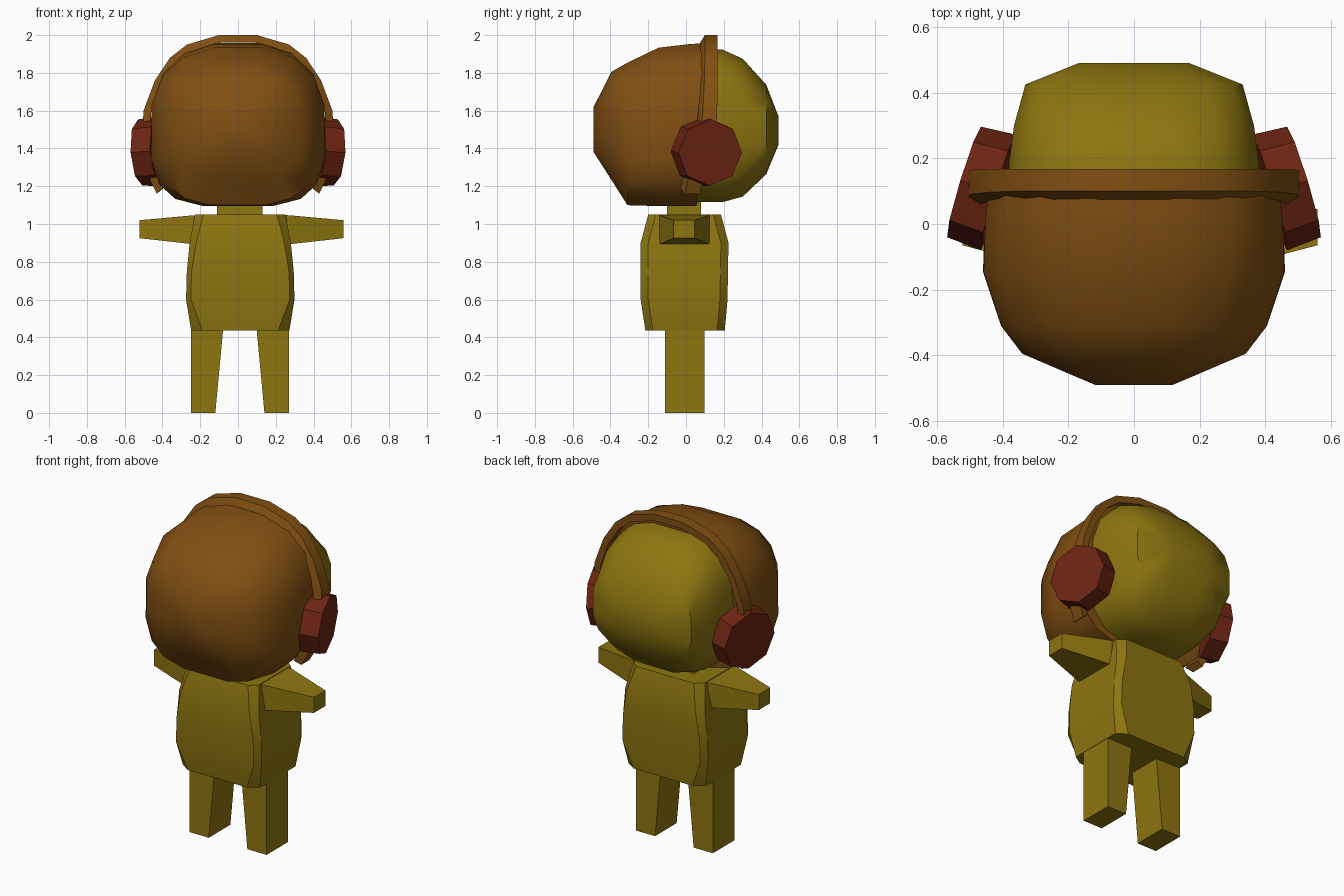
import bpy, bmesh, math
from mathutils import Matrix, Vector

cube = bpy.data.objects.get("Cube")
if cube:
    bpy.data.objects.remove(cube, do_unlink=True)


def material(name, rgb):
    mat = bpy.data.materials.new(name)
    mat.use_nodes = True
    mat.diffuse_color = (*rgb, 1)
    shader = mat.node_tree.nodes["Principled BSDF"]
    shader.inputs["Base Color"].default_value = (*rgb, 1)
    shader.inputs["Roughness"].default_value = 0.9
    return mat


OLIVE = material("olive", (0.27, 0.18, 0.005))
BROWN = material("brown", (0.22, 0.078, 0.006))
RED = material("dark red", (0.155, 0.018, 0.006))


def finish(bm, name, mat, smooth=30):
    bmesh.ops.recalc_face_normals(bm, faces=bm.faces)
    mesh = bpy.data.meshes.new(name)
    bm.to_mesh(mesh)
    bm.free()
    mesh.materials.append(mat)
    obj = bpy.data.objects.new(name, mesh)
    bpy.context.collection.objects.link(obj)
    if smooth:
        bpy.ops.object.select_all(action="DESELECT")
        obj.select_set(True)
        bpy.context.view_layer.objects.active = obj
        bpy.ops.object.shade_smooth_by_angle(angle=math.radians(smooth))
    return obj


def loft(name, rings, mat, smooth=30):
    """Skin a row of equal-length rings and cap both ends."""
    bm = bmesh.new()
    loops = [[bm.verts.new(p) for p in ring] for ring in rings]
    n = len(loops[0])
    for a, b in zip(loops, loops[1:]):
        for i in range(n):
            j = (i + 1) % n
            bm.faces.new((a[i], a[j], b[j], b[i]))
    bm.faces.new(loops[0])
    bm.faces.new(loops[-1])
    return finish(bm, name, mat, smooth)


def rounded_ring(y, rx, low, high, n_top, n_low, lean=0.0, segs=16):
    """Superellipse in the xz plane, optionally leaning back at the top."""
    cz, rz = (low + high) / 2, (high - low) / 2
    ring = []
    for i in range(segs):
        t = (i + 0.5) * math.tau / segs
        c, s = math.cos(t), math.sin(t)
        p = 2 / (n_top if s > 0 else n_low)
        x = math.copysign(abs(c) ** p, c) * rx
        z = math.copysign(abs(s) ** p, s) * rz
        ring.append((x, y + lean * z, cz + z))
    return ring


def box_ring(z, x0, x1, y0, y1):
    return [(x0, y0, z), (x1, y0, z), (x1, y1, z), (x0, y1, z)]


def chamfer_ring(z, cx, rx, y0, y1, cut, cut_y):
    return [(cx - rx + cut, y0, z), (cx + rx - cut, y0, z),
            (cx + rx, y0 + cut_y, z), (cx + rx, y1 - cut_y, z),
            (cx + rx - cut, y1, z), (cx - rx + cut, y1, z),
            (cx - rx, y1 - cut_y, z), (cx - rx, y0 + cut_y, z)]


# Body and neck
CX = 0.012
loft("body", [chamfer_ring(z, CX, rx, y0, y1, cut, 0.04) for z, rx, y0, y1, cut in (
    (0.435, 0.26, -0.215, 0.205, 0.06),
    (0.6, 0.287, -0.24, 0.22, 0.025),
    (0.75, 0.283, -0.24, 0.222, 0.025),
    (0.9, 0.268, -0.24, 0.225, 0.035),
    (1.05, 0.24, -0.2, 0.185, 0.045))], OLIVE)
loft("neck", [box_ring(z, -0.11, 0.13, -0.1, 0.08) for z in (1.0, 1.16)], OLIVE, 0)

# Arms and legs
for side, label in ((1, "left"), (-1, "right")):
    rings = []
    for x, y0, y1, z0, z1 in ((0.2, -0.14, 0.125, 0.885, 1.048),
                              (0.255, -0.14, 0.125, 0.893, 1.046),
                              (0.54, -0.065, 0.045, 0.925, 1.02)):
        px = 0.018 + side * x
        rings.append([(px, y0, z0), (px, y1, z0), (px, y1, z1), (px, y0, z1)])
    loft(label + "_arm", rings, OLIVE, 0)
    loft(label + "_leg", [box_ring(z, 0.01 + side * inner, 0.01 + side * 0.26, -0.11, 0.098)
                          for z, inner in ((0, 0.13), (0.45, 0.088))], OLIVE, 0)

# Front of the head
loft("head_front", [rounded_ring(*r) for r in (
    (-0.49, 0.12, 1.38, 1.62, 2.5, 2.5),
    (-0.395, 0.345, 1.23, 1.81, 2.5, 2.8),
    (-0.31, 0.41, 1.095, 1.86, 2.5, 3.2),
    (-0.145, 0.465, 1.09, 1.94, 2.5, 3.5),
    (0.0, 0.46, 1.09, 1.96, 2.5, 3.5, 0.06),
    (0.095, 0.45, 1.09, 1.965, 2.5, 3.5, 0.09))], BROWN, 35)

# Back of the head
loft("head_back", [rounded_ring(*r) for r in (
    (0.06, 0.39, 1.11, 1.93, 3, 3),
    (0.19, 0.385, 1.11, 1.93, 3, 3),
    (0.3, 0.37, 1.14, 1.88, 3, 3),
    (0.425, 0.335, 1.26, 1.74, 3, 2.8),
    (0.49, 0.17, 1.42, 1.57, 3, 3))], OLIVE, 35)

# Headband: x, z, front y and back y of the outer edge, mirrored across
half = [(0.1, 2.0, 0.1, 0.168), (0.27, 1.95, 0.1, 0.168), (0.36, 1.88, 0.1, 0.168),
        (0.44, 1.76, 0.097, 0.167), (0.5, 1.6, 0.09, 0.165), (0.51, 1.42, 0.07, 0.15),
        (0.465, 1.23, 0.01, 0.09), (0.43, 1.16, -0.005, 0.075)]
path = [(-x, z, a, b) for x, z, a, b in reversed(half)] + half
band = []
for x, z, front, back in path:
    ix, iz = x * 0.92, 1.5 + (z - 1.5) * 0.92
    band.append([(x, front, z), (x, back, z), (ix, back, iz), (ix, front - 0.025, iz)])
loft("headband", band, BROWN, 30)

# Ear pads, turned slightly back and down
for side, label in ((1, "left"), (-1, "right")):
    bm = bmesh.new()
    bmesh.ops.create_cone(bm, cap_ends=True, segments=8, radius1=0.184, radius2=0.176, depth=0.11)
    axis = Vector((side * math.cos(math.radians(17)), math.sin(math.radians(17)), -0.07))
    turn = axis.to_track_quat("Z", "Y").to_matrix().to_4x4()
    bm.transform(Matrix.Translation((side * 0.465, 0.112, 1.382)) @ turn)
    finish(bm, label + "_ear_pad", RED, 0)
